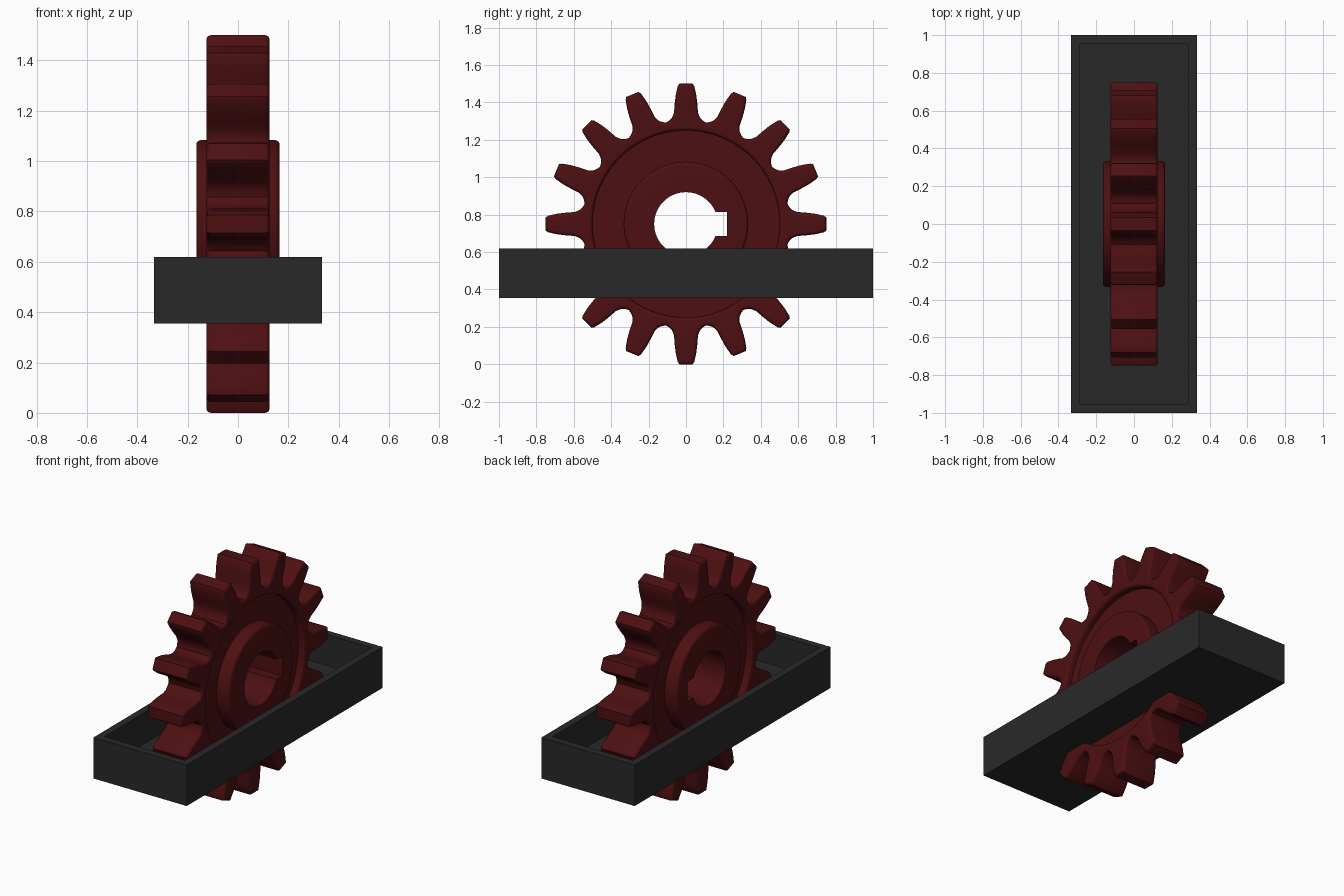
import bpy, bmesh
from math import sin, cos, pi, hypot

if "Cube" in bpy.data.objects:
    bpy.data.objects.remove(bpy.data.objects["Cube"])

TEETH = 16
CENTRE_Z = 0.75


def material(name, colour):
    m = bpy.data.materials.new(name)
    m.diffuse_color = (*colour, 1)
    m.use_nodes = True
    m.node_tree.nodes["Principled BSDF"].inputs["Base Color"].default_value = m.diffuse_color
    return m


def finish(bm, name, mat):
    bmesh.ops.recalc_face_normals(bm, faces=bm.faces)
    me = bpy.data.meshes.new(name)
    bm.to_mesh(me)
    bm.free()
    me.materials.append(mat)
    ob = bpy.data.objects.new(name, me)
    bpy.context.collection.objects.link(ob)
    return ob


# Tooth outline: half profile as (radial, sideways), mirrored and repeated
HALF = [(.75, .035), (.737, .044), (.69, .055), (.64, .061),
        (.595, .064), (.568, .075), (.553, .09)]


def tooth_outline():
    valley = pi / TEETH
    one = [(.75, 0)] + HALF + [(.552 * cos(valley), .552 * sin(valley))]
    pts = []
    for k in range(TEETH):
        a = 2 * pi * k / TEETH
        b = a + 2 * pi / TEETH
        pts += [(r * cos(a) - t * sin(a), r * sin(a) + t * cos(a)) for r, t in one]
        pts += [(r * cos(b) + t * sin(b), r * sin(b) - t * cos(b)) for r, t in reversed(HALF)]
    return pts


def inset(pts, d):
    out = []
    n = len(pts)
    for i, (x, y) in enumerate(pts):
        ax, ay = pts[i - 1]
        bx, by = pts[(i + 1) % n]
        dx, dy = bx - ax, by - ay
        s = d / hypot(dx, dy)
        out.append((x - dy * s, y + dx * s))
    return out


OUTLINE = tooth_outline()
N = len(OUTLINE)
STEP = N // TEETH


def circle(r):
    return [(r * cos(2 * pi * i / N), r * sin(2 * pi * i / N)) for i in range(N)]


# Bore with a keyway on the +y side
def bore():
    pts = circle(.17)
    cx, cy = pts[STEP]
    for j in range(-STEP + 1, STEP):
        a = abs(j)
        s = 1 if j > 0 else -1
        if a <= 8:
            p = (.22, s * cy * a / 8)
        else:
            f = (a - 8) / (STEP - 8)
            p = (.22 + (cx - .22) * f, s * cy)
        pts[j % N] = p
    return pts


# Gear: loops lofted from the tooth tips over rim, web and hub into the bore
def build_gear(mat):
    R = .018
    arc = [i * pi / 8 for i in range(5)]
    half = [(inset(OUTLINE, R * (1 - cos(a))), .125 - R + R * sin(a)) for a in arc]
    half += [(circle(.5 + R * (1 - sin(a))), .125 - R + R * cos(a)) for a in arc]
    half += [(circle(.5), .08), (circle(.333), .08)]
    half += [(circle(.333 - R * (1 - cos(a))), .165 - R + R * sin(a)) for a in arc]
    half += [(bore(), .165)]
    loops = half + [(p, -x) for p, x in reversed(half)]
    bm = bmesh.new()
    rows = [[bm.verts.new((x, y, z + CENTRE_Z)) for y, z in p] for p, x in loops]
    for k, row in enumerate(rows):
        nxt = rows[(k + 1) % len(rows)]
        for i in range(N):
            j = (i + 1) % N
            bm.faces.new((row[i], row[j], nxt[j], nxt[i]))
    ob = finish(bm, "gear", mat)
    bpy.context.view_layer.objects.active = ob
    ob.select_set(True)
    bpy.ops.object.shade_smooth_by_angle(angle=0.6)


# Tray: open-topped box around the gear
def build_tray(mat):
    bm = bmesh.new()
    bmesh.ops.create_cube(bm, size=1)
    for v in bm.verts:
        v.co = (v.co.x * .667, v.co.y * 2, .487 + v.co.z * .265)
    top = max(bm.faces, key=lambda f: f.calc_center_median().z)
    bmesh.ops.inset_region(bm, faces=[top], thickness=.066)
    floor = bmesh.ops.extrude_face_region(bm, geom=[top])
    verts = [g for g in floor["geom"] if isinstance(g, bmesh.types.BMVert)]
    bmesh.ops.translate(bm, verts=verts, vec=(0, 0, -.2))
    if top.is_valid:
        bmesh.ops.delete(bm, geom=[top], context='FACES_ONLY')
    finish(bm, "tray", mat)


build_gear(material("dark_red", (.075, .005, .006)))
build_tray(material("charcoal", (.022, .022, .022)))
